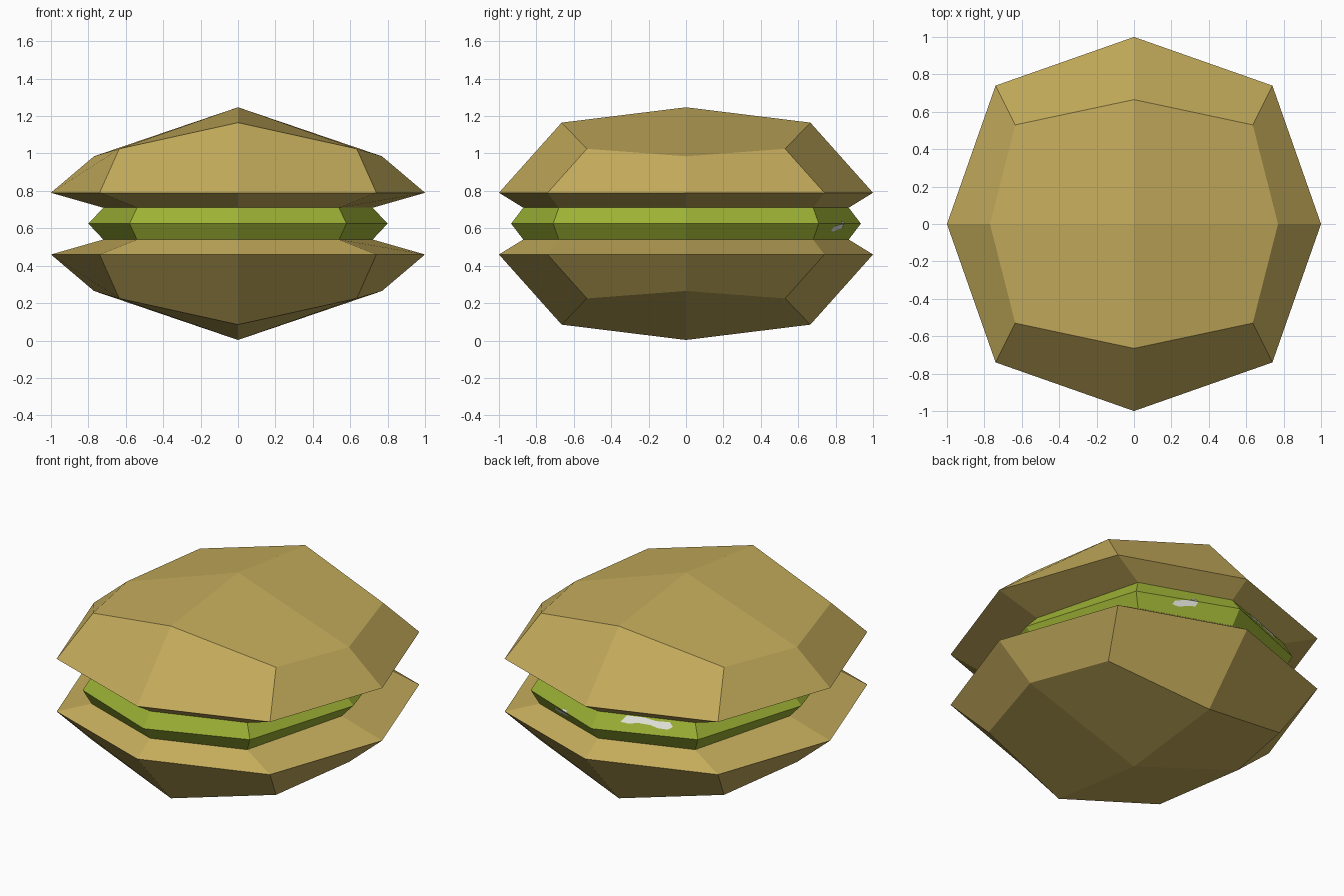
import bpy

if "Cube" in bpy.data.objects:
    bpy.data.objects.remove(bpy.data.objects["Cube"])

MID = 0.625  # height of the mirror plane between the two shells


def material(name, rgb):
    m = bpy.data.materials.new(name)
    m.diffuse_color = (*rgb, 1.0)
    m.use_nodes = True
    m.node_tree.nodes["Principled BSDF"].inputs["Base Color"].default_value = m.diffuse_color
    return m


tan = material("tan shell", (0.55, 0.41, 0.105))
green = material("green filling", (0.34, 0.45, 0.035))
pale = material("pale spot", (0.80, 0.80, 0.75))


def build(name, verts, faces, mat):
    me = bpy.data.meshes.new(name)
    me.from_pydata(verts, [], faces)
    me.materials.append(mat)
    ob = bpy.data.objects.new(name, me)
    bpy.context.collection.objects.link(ob)
    return ob


def ring(x, y, dx, dy, zx, zy=None, zd=None):
    """Eight points counter-clockwise: side, corner, back, corner, ..."""
    zy = zx if zy is None else zy
    zd = zx if zd is None else zd
    return [(x, 0, zx), (dx, dy, zd), (0, y, zy), (-dx, dy, zd),
            (-x, 0, zx), (-dx, -dy, zd), (0, -y, zy), (dx, -dy, zd)]


def bands(count):
    """Quads joining consecutive rings, listed bottom to top."""
    return [(r * 8 + i, r * 8 + (i + 1) % 8, r * 8 + 8 + (i + 1) % 8, r * 8 + 8 + i)
            for r in range(count - 1) for i in range(8)]


# Shells: inner lip, wide rim, crown ring and centre point
verts = (ring(0.72, 0.87, 0.54, 0.68, 0.71)
         + ring(1.0, 1.0, 0.74, 0.74, 0.79)
         + ring(0.77, 0.665, 0.635, 0.53, 0.985, 1.165, 1.025)
         + [(0, 0, 1.247)])
faces = bands(3) + [(24, 16 + i, 17 + i, 16 + (i + 2) % 8) for i in range(0, 8, 2)]
build("upper_shell", verts, faces, tan)
build("lower_shell", [(x, y, 2 * MID - z) for x, y, z in verts],
      [f[:1] + f[:0:-1] for f in faces], tan)

# Filling: band bulging at the middle
verts = (ring(0.72, 0.87, 0.54, 0.68, 0.54)
         + ring(0.80, 0.935, 0.58, 0.71, MID)
         + ring(0.72, 0.87, 0.54, 0.68, 0.71))
build("filling", verts, bands(3), green)


# Pale spots on the back of the filling (u along the face, v away from the middle)
def spot(name, side, up, outline):
    pts = []
    for u, v in outline:
        x = u * (0.58 - 0.04 * v)
        y = (0.935 - 0.065 * v) * (1 - u) + (0.71 - 0.03 * v) * u
        pts.append((side * (x + 0.0015), y + 0.004, MID + up * (0.085 * v + 0.002)))
    order = list(range(len(pts)))
    if side * up > 0:
        order.reverse()
    build(name, pts, [tuple(order)], pale)


spot("long_spot", -1, 1, [(0.25, 0.55), (0.34, 0.5), (0.42, 0.6), (0.55, 0.55),
                          (0.62, 0.42), (0.72, 0.4), (0.77, 0.6), (0.74, 0.85),
                          (0.6, 0.82), (0.48, 0.95), (0.3, 0.95)])
spot("small_spot", 1, -1, [(0.40, 0.0), (0.48, 0.0), (0.62, 0.15), (0.65, 0.4),
                           (0.58, 0.48), (0.5, 0.35), (0.42, 0.3)])
spot("small_spot_tip", 1, 1, [(0.40, 0.0), (0.48, 0.0), (0.46, 0.14), (0.42, 0.14)])
